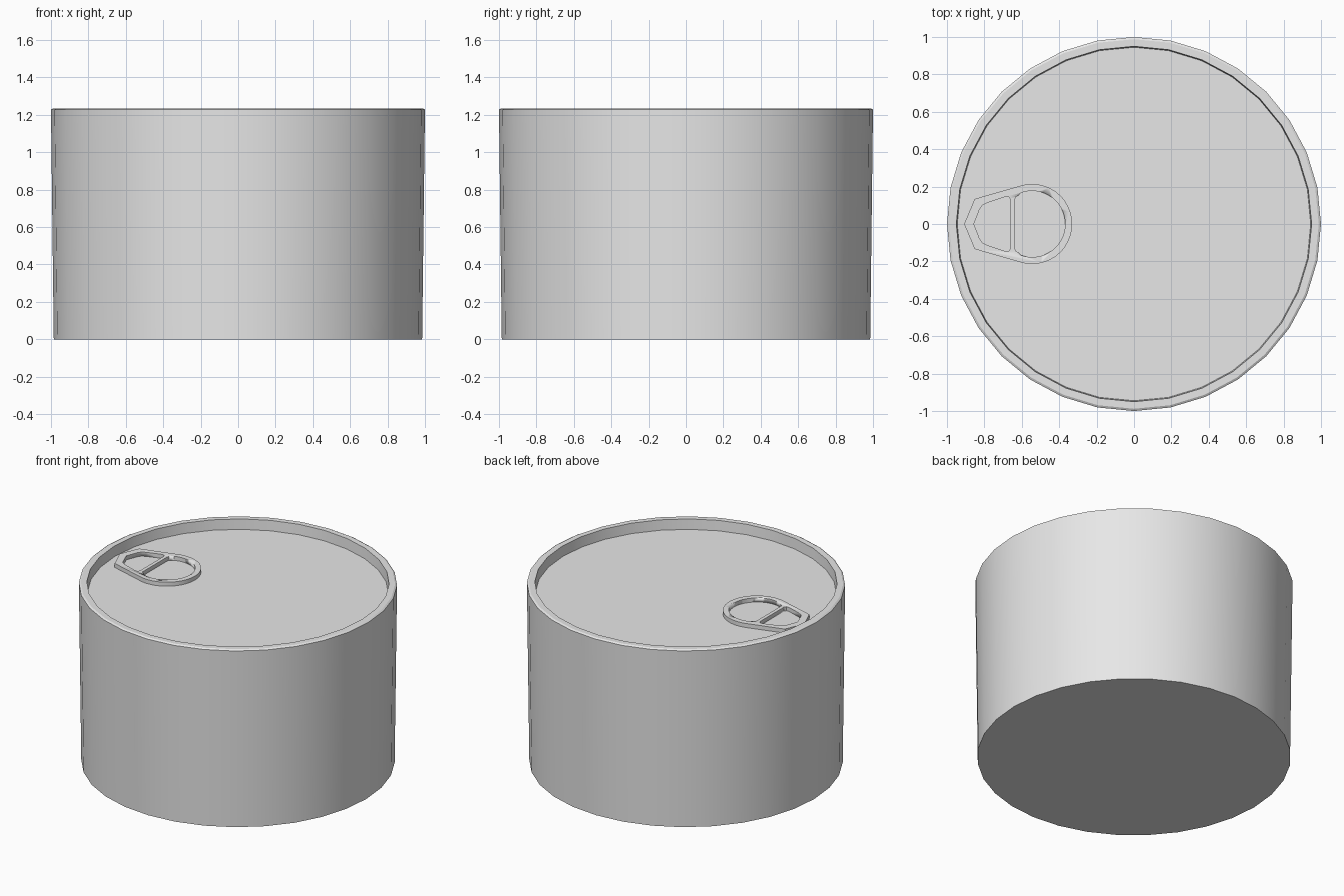
import bpy, bmesh, math
from mathutils import Vector

if "Cube" in bpy.data.objects:
    bpy.data.objects.remove(bpy.data.objects["Cube"], do_unlink=True)

FLOOR = 1.165      # height of the recessed lid
TAB_THICK = 0.028
RING_X = -0.545    # centre of the round end of the pull tab

metal = bpy.data.materials.new("grey metal")
metal.use_nodes = True
metal.diffuse_color = (0.8, 0.8, 0.8, 1)
metal.node_tree.nodes["Principled BSDF"].inputs["Base Color"].default_value = (0.8, 0.8, 0.8, 1)


def finish(name, bm, angle):
    bmesh.ops.recalc_face_normals(bm, faces=bm.faces)
    mesh = bpy.data.meshes.new(name)
    bm.to_mesh(mesh)
    bm.free()
    mesh.materials.append(metal)
    obj = bpy.data.objects.new(name, mesh)
    bpy.context.collection.objects.link(obj)
    bpy.ops.object.select_all(action='DESELECT')
    obj.select_set(True)
    bpy.context.view_layer.objects.active = obj
    bpy.ops.object.shade_smooth_by_angle(angle=math.radians(angle))
    return obj


def turned(name, profile, sides=32):
    """Closed solid of revolution from (radius, height) points."""
    bm = bmesh.new()
    rings = []
    for r, z in profile:
        rings.append([bm.verts.new((r * math.cos(math.tau * i / sides),
                                    r * math.sin(math.tau * i / sides), z))
                      for i in range(sides)])
    for a, b in zip(rings, rings[1:]):
        for i in range(sides):
            j = (i + 1) % sides
            bm.faces.new((a[i], a[j], b[j], b[i]))
    bm.faces.new(rings[0])
    bm.faces.new(rings[-1])
    return finish(name, bm, 20)


def mirrored(half):
    """Complete an outline from its upper half, ordered left to right."""
    return half + [(x, -y) for x, y in reversed(half) if abs(y) > 1e-5]


def arc(radius, start, steps=18):
    """Upper arc of the ring, from a start angle in degrees down to 0."""
    angles = [math.radians(start * (1 - i / steps)) for i in range(steps + 1)]
    return [(RING_X + radius * math.cos(t), radius * math.sin(t)) for t in angles]


def plate(name, outline, z0, z1):
    bm = bmesh.new()
    face = bm.faces.new([bm.verts.new((x, y, z0)) for x, y in outline])
    moved = bmesh.ops.extrude_face_region(bm, geom=[face])["geom"]
    bmesh.ops.translate(bm, vec=Vector((0, 0, z1 - z0)),
                        verts=[v for v in moved if isinstance(v, bmesh.types.BMVert)])
    return finish(name, bm, 25)


# Can body with rim and recessed lid
turned("can_body", [(0.985, 0), (1.0, 1.228), (0.988, 1.235),
                    (0.95, 1.235), (0.945, FLOOR)])

# Pull tab with a finger hole and a smaller hole at the nose
tab = plate("pull_tab", mirrored([(-0.908, 0), (-0.852, 0.134)] + arc(0.214, 107)),
            FLOOR - 0.004, FLOOR + TAB_THICK)
holes = {
    "finger_hole_cutter": [(-0.636, 0.135), (-0.631, 0.145), (-0.62, 0.151)] + arc(0.177, 110),
    "nose_hole_cutter": [(-0.856, 0), (-0.825, 0.08), (-0.81, 0.1), (-0.785, 0.113),
                         (-0.685, 0.146), (-0.668, 0.144), (-0.66, 0.13)],
}
for name, half in holes.items():
    cutter = plate(name, mirrored(half), FLOOR - 0.05, FLOOR + 0.1)
    cutter.hide_render = True
    cutter.hide_set(True)
    cut = tab.modifiers.new(name, 'BOOLEAN')
    cut.operation = 'DIFFERENCE'
    cut.solver = 'EXACT'
    cut.object = cutter
